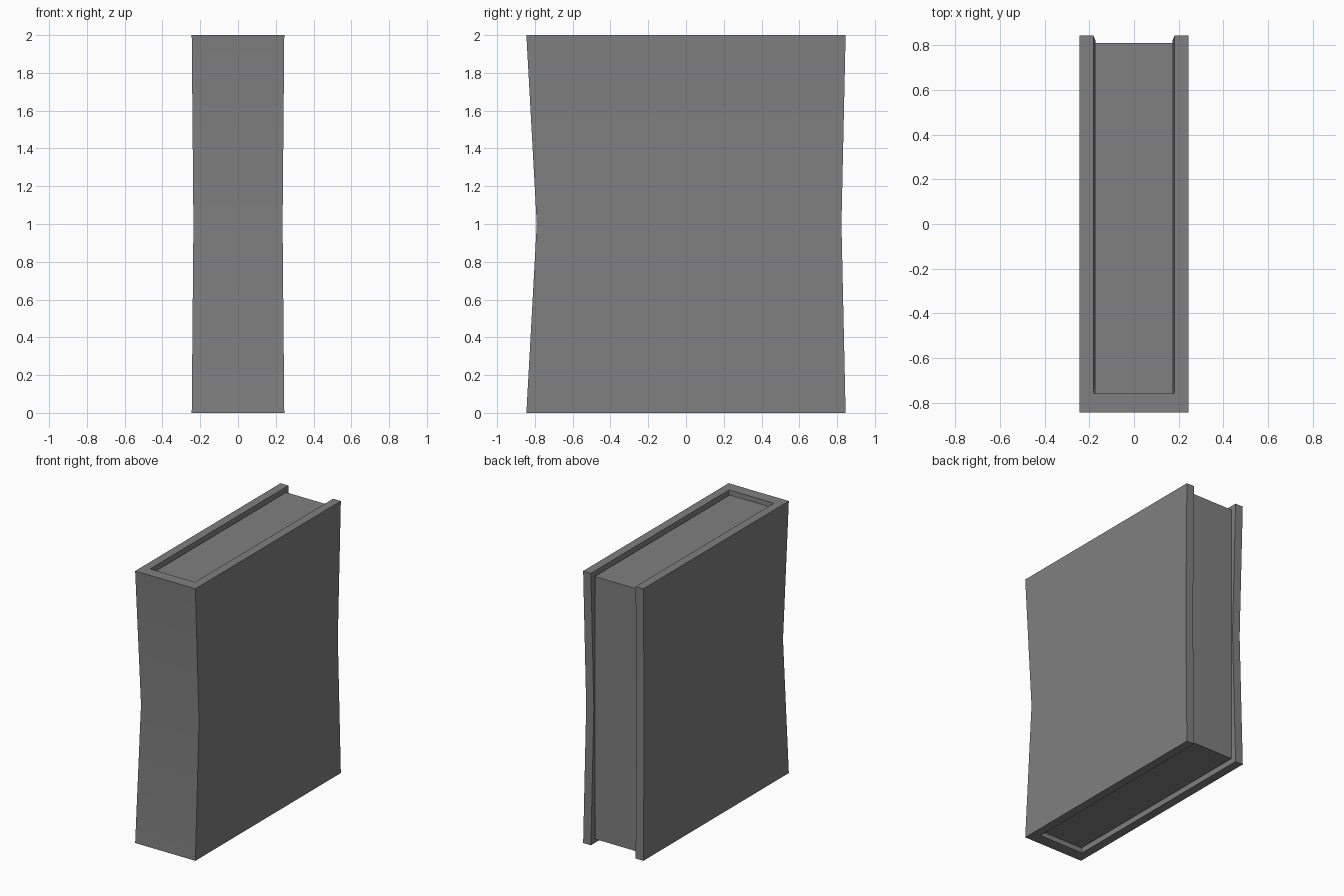
import bpy
import bmesh

default = bpy.data.objects.get("Cube")
if default:
    bpy.data.objects.remove(default, do_unlink=True)

GREY = (0.214, 0.214, 0.214, 1.0)
mat = bpy.data.materials.new("plain grey")
mat.use_nodes = True
mat.diffuse_color = GREY
mat.node_tree.nodes["Principled BSDF"].inputs["Base Color"].default_value = GREY


def add_object(name, bm):
    bmesh.ops.recalc_face_normals(bm, faces=bm.faces)
    mesh = bpy.data.meshes.new(name)
    bm.to_mesh(mesh)
    bm.free()
    mesh.materials.append(mat)
    obj = bpy.data.objects.new(name, mesh)
    bpy.context.collection.objects.link(obj)
    bpy.ops.object.select_all(action="DESELECT")
    bpy.context.view_layer.objects.active = obj
    obj.select_set(True)
    bpy.ops.object.shade_smooth_by_angle()
    return obj


def cover_outline(outer, inner, spine, spine_inner, back):
    """U-shaped outline: spine at the front, open at the back."""
    half = [(outer, spine), (outer, back), (inner, back), (inner, spine_inner)]
    return half + [(-x, y) for x, y in reversed(half)]


# Cover: U outline lofted through a pinched waist
end = cover_outline(0.245, 0.182, -0.845, -0.76, 0.845)
waist = cover_outline(0.236, 0.1735, -0.79, -0.71, 0.823)
bm = bmesh.new()
rings = [[bm.verts.new((x, y, z)) for x, y in outline]
         for z, outline in ((0, end), (1, waist), (2, end))]
for low, high in zip(rings, rings[1:]):
    for i in range(len(low)):
        j = (i + 1) % len(low)
        bm.faces.new((low[i], low[j], high[j], high[i]))
for ring in (rings[0], rings[-1]):
    bm.faces.new(ring)
add_object("cover", bm)

# Page block: straight box set back from the cover edges
bm = bmesh.new()
bmesh.ops.create_cube(bm, size=1)
bmesh.ops.scale(bm, vec=(0.35, 1.57, 1.93), verts=bm.verts)
bmesh.ops.translate(bm, vec=(0, 0.025, 1), verts=bm.verts)
add_object("page_block", bm)
